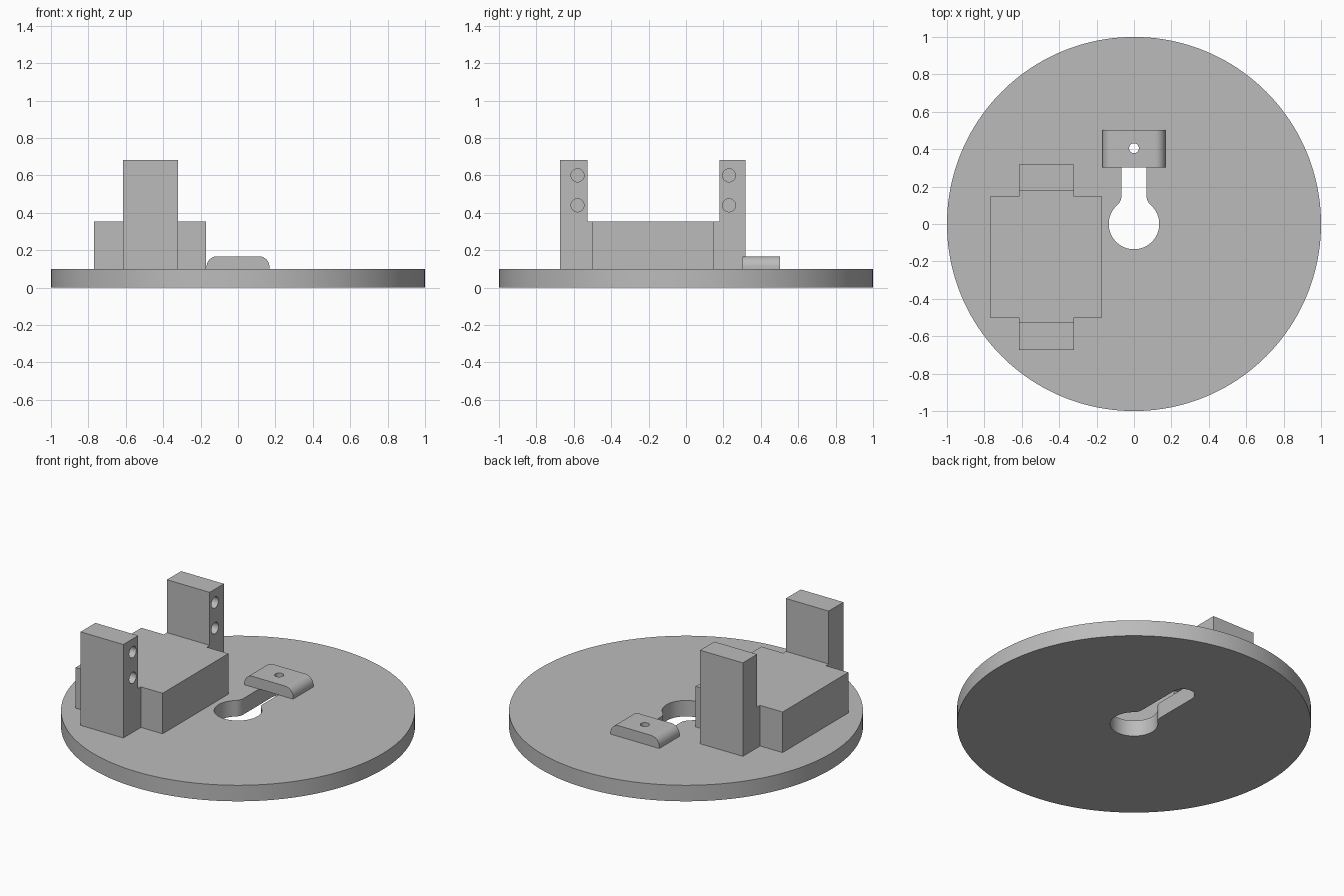
import bpy, bmesh, math
from math import pi, sin, cos, atan2

cube = bpy.data.objects.get("Cube")
if cube:
    bpy.data.objects.remove(cube, do_unlink=True)

# Single flat colour
grey = bpy.data.materials.new("plain grey")
grey.use_nodes = True
COLOUR = (0.5, 0.5, 0.5, 1)
grey.diffuse_color = COLOUR
grey.node_tree.nodes["Principled BSDF"].inputs["Base Color"].default_value = COLOUR

BASE_TOP, BODY_TOP, POST_TOP, CLIP_TOP = 0.1, 0.353, 0.683, 0.167


def arc(cx, cy, r, start, end, n):
    return [(cx + r * cos(start + (end - start) * i / n),
             cy + r * sin(start + (end - start) * i / n)) for i in range(n + 1)]


def circle(cx, cy, r, n):
    return arc(cx, cy, r, 0, 2 * pi, n)[:-1]


def prism(name, outline, low, high, axis="z"):
    """Extrude a closed outline from low to high along an axis."""
    place = {"z": lambda a, b, t: (a, b, t),
             "y": lambda a, b, t: (a, t, b),
             "x": lambda a, b, t: (t, a, b)}[axis]
    bm = bmesh.new()
    ends = [[bm.verts.new(place(a, b, t)) for a, b in outline] for t in (low, high)]
    n = len(outline)
    for ring in ends:
        bm.faces.new(ring)
    for i in range(n):
        j = (i + 1) % n
        bm.faces.new((ends[0][i], ends[0][j], ends[1][j], ends[1][i]))
    bmesh.ops.recalc_face_normals(bm, faces=bm.faces)
    mesh = bpy.data.meshes.new(name)
    bm.to_mesh(mesh)
    bm.free()
    mesh.materials.append(grey)
    obj = bpy.data.objects.new(name, mesh)
    bpy.context.collection.objects.link(obj)
    return obj


def activate(obj):
    bpy.ops.object.select_all(action="DESELECT")
    obj.select_set(True)
    bpy.context.view_layer.objects.active = obj


def cut(obj, cutter):
    """Subtract the cutter and throw it away."""
    cutter.hide_render = True
    mod = obj.modifiers.new("cut", "BOOLEAN")
    mod.operation, mod.solver, mod.object = "DIFFERENCE", "EXACT", cutter
    activate(obj)
    bpy.ops.object.modifier_apply(modifier=mod.name)
    bpy.data.objects.remove(cutter, do_unlink=True)


def smooth(obj):
    activate(obj)
    bpy.ops.object.shade_smooth_by_angle(angle=math.radians(30))


def rect(x0, x1, y0, y1):
    return [(x0, y0), (x1, y0), (x1, y1), (x0, y1)]


# Round base plate
base = prism("base_plate", circle(0, 0, 1, 160), 0, BASE_TOP)

# Keyhole: round hole, filleted neck and round-ended slot
hole_r, slot_r, neck_y, slot_end = 0.135, 0.067, 0.15, 0.43
fillet_r = 0.0645
fillet_x = slot_r + fillet_r
meet = atan2(neck_y, fillet_x)
right_half = (arc(0, 0, hole_r, -pi / 2, meet, 24)
              + arc(fillet_x, neck_y, fillet_r, meet + pi, pi, 8)[1:]
              + arc(0, slot_end, slot_r, 0, pi / 2, 10))
left_half = [(-x, y) for x, y in reversed(right_half[1:-1])]
cut(base, prism("keyhole_cutter", right_half + left_half, -0.1, 0.2))
smooth(base)

# Holder body with a narrow ledge reaching each post
bx0, bx1, by0, by1 = -0.77, -0.17, -0.5, 0.148
px0, px1, front_y, back_y = -0.615, -0.32, -0.527, 0.178
prism("holder_body", [
    (bx0, by0), (px0, by0), (px0, front_y), (px1, front_y), (px1, by0), (bx1, by0),
    (bx1, by1), (px1, by1), (px1, back_y), (px0, back_y), (px0, by1), (bx0, by1),
], BASE_TOP, BODY_TOP)

# Two posts, each with two blind screw holes in the inward side
for name, y0, y1, hole_y in (("front_post", -0.673, front_y, -0.58),
                             ("back_post", back_y, 0.318, 0.23)):
    post = prism(name, rect(px0, px1, y0, y1), BASE_TOP, POST_TOP)
    for z in (0.44, 0.6):
        cut(post, prism("screw_cutter", circle(hole_y, z, 0.035, 32),
                        px1 - 0.2, px1 + 0.05, "x"))
    smooth(post)

# Clip over the slot end: rounded upper edges and a small vertical hole
half, bend = 0.168, 0.055
profile = ([(-half, BASE_TOP), (half, BASE_TOP)]
           + arc(half - bend, CLIP_TOP - bend, bend, 0, pi / 2, 10)
           + arc(bend - half, CLIP_TOP - bend, bend, pi / 2, pi, 10))
clip = prism("slot_clip", profile, 0.303, 0.503, "y")
cut(clip, prism("pin_cutter", circle(0, 0.405, 0.026, 32), 0, 0.3))
smooth(clip)
